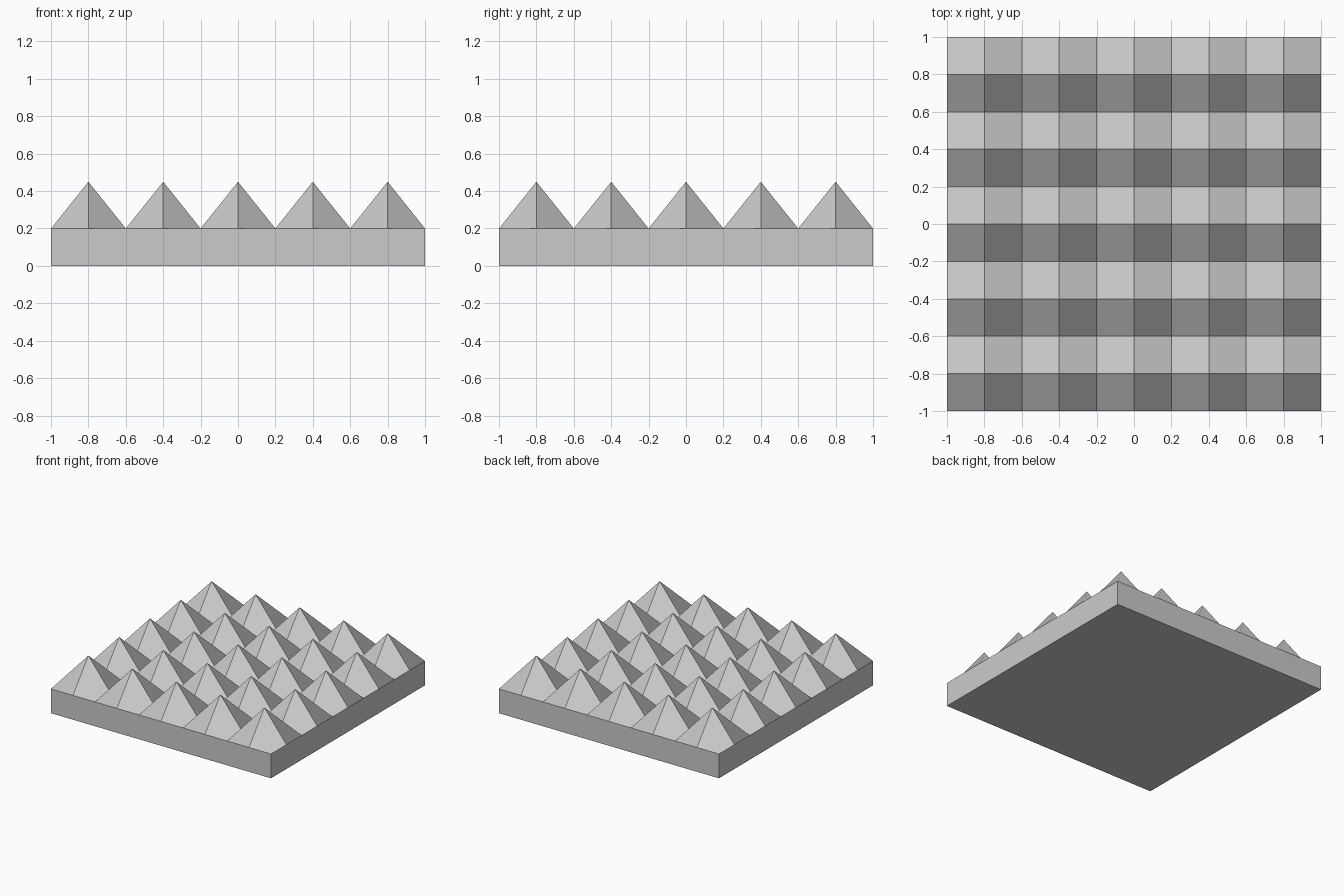
import bpy, bmesh

if "Cube" in bpy.data.objects:
    bpy.data.objects.remove(bpy.data.objects["Cube"])

N = 10              # two grid squares per spike
STEP = 2 / N
BASE, PEAK = 0.2, 0.45

bm = bmesh.new()

# Studded top: every odd grid point is lifted into a spike
grid = [[bm.verts.new((-1 + i * STEP, -1 + j * STEP,
                       PEAK if i % 2 and j % 2 else BASE))
         for j in range(N + 1)] for i in range(N + 1)]
for i in range(N):
    for j in range(N):
        bm.faces.new((grid[i][j], grid[i + 1][j],
                      grid[i + 1][j + 1], grid[i][j + 1]))

# Slab body: walls around the rim, closed by one bottom face
rim = ([grid[i][0] for i in range(N)] + [grid[N][j] for j in range(N)] +
       [grid[i][N] for i in range(N, 0, -1)] + [grid[0][j] for j in range(N, 0, -1)])
low = [bm.verts.new((v.co.x, v.co.y, 0)) for v in rim]
for k in range(len(rim)):
    n = (k + 1) % len(rim)
    bm.faces.new((rim[k], low[k], low[n], rim[n]))
bm.faces.new(list(reversed(low)))
bmesh.ops.recalc_face_normals(bm, faces=bm.faces)

mesh = bpy.data.meshes.new("spiked_panel")
bm.to_mesh(mesh)
bm.free()
panel = bpy.data.objects.new("spiked_panel", mesh)
bpy.context.collection.objects.link(panel)
